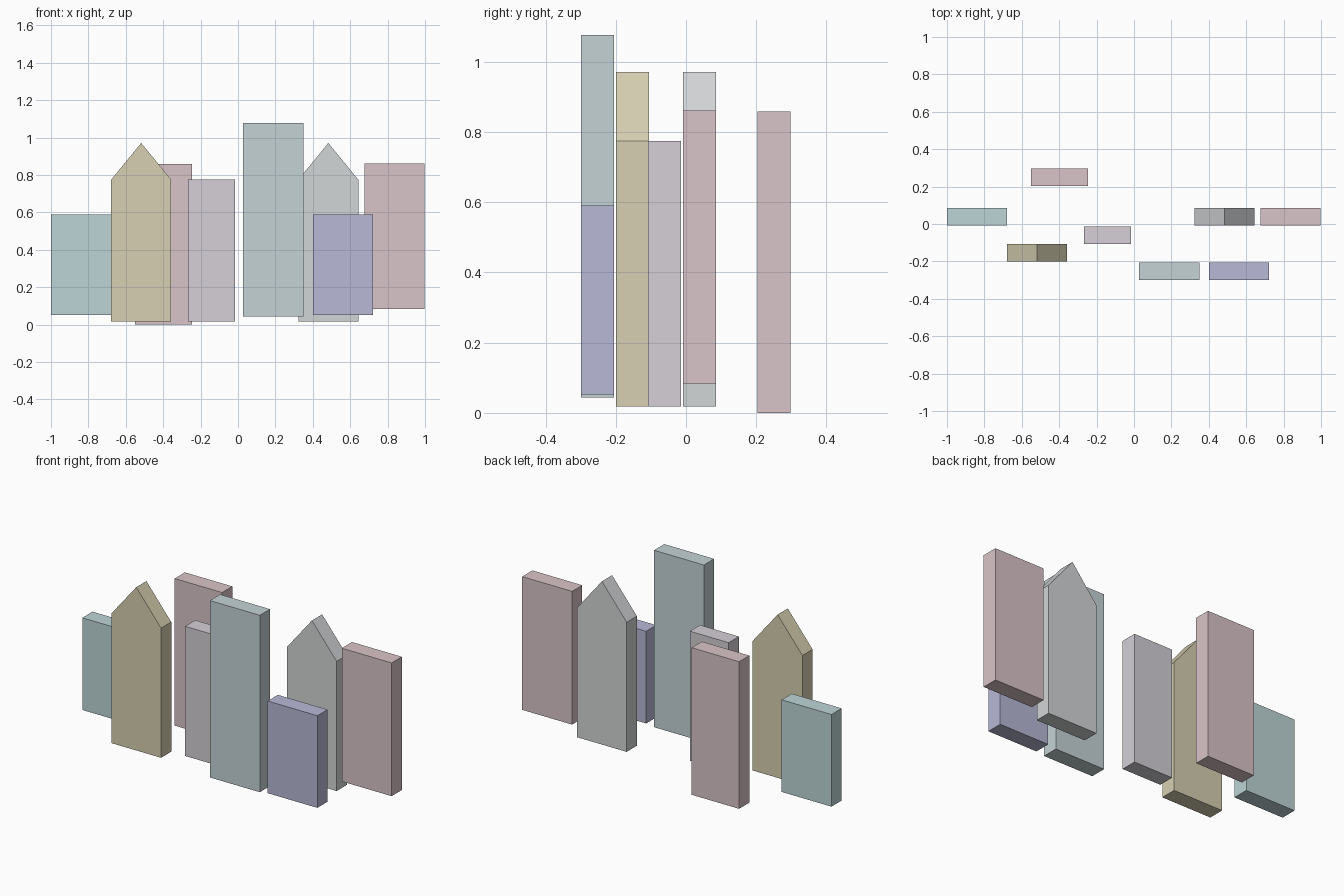
import bpy, bmesh

if "Cube" in bpy.data.objects:
    bpy.data.objects.remove(bpy.data.objects["Cube"])

DEPTH = 0.094


def block(name, x0, x1, y0, z0, z1, color, peak=None):
    """Extrude a front outline (rectangle, or gabled when peak is given) backwards."""
    outline = [(x0, z0), (x1, z0), (x1, z1), (x0, z1)]
    if peak:
        outline.insert(3, ((x0 + x1) / 2, peak))
    bm = bmesh.new()
    face = bm.faces.new([bm.verts.new((x, y0, z)) for x, z in outline])
    ext = bmesh.ops.extrude_face_region(bm, geom=[face], use_keep_orig=True)
    verts = [g for g in ext["geom"] if isinstance(g, bmesh.types.BMVert)]
    bmesh.ops.translate(bm, verts=verts, vec=(0, DEPTH, 0))
    bmesh.ops.recalc_face_normals(bm, faces=bm.faces)
    mesh = bpy.data.meshes.new(name)
    bm.to_mesh(mesh)
    bm.free()
    obj = bpy.data.objects.new(name, mesh)
    bpy.context.collection.objects.link(obj)
    mat = bpy.data.materials.new(name + "_paint")
    mat.diffuse_color = (*color, 1)
    mat.use_nodes = True
    mat.node_tree.nodes["Principled BSDF"].inputs["Base Color"].default_value = mat.diffuse_color
    mesh.materials.append(mat)


PINK = (0.70, 0.56, 0.58)

# front row
block("tall_teal_tower", 0.028, 0.35, -0.299, 0.044, 1.077, (0.56, 0.65, 0.67))
block("low_blue_block", 0.401, 0.722, -0.299, 0.052, 0.59, (0.48, 0.48, 0.68))
# second row
block("olive_gabled_house", -0.678, -0.357, -0.2, 0.018, 0.775, (0.67, 0.63, 0.44), 0.971)
block("lilac_block", -0.266, -0.015, -0.108, 0.018, 0.775, (0.66, 0.63, 0.68))
# third row
block("low_teal_block", -1.0, -0.678, -0.008, 0.052, 0.59, (0.51, 0.66, 0.67))
block("grey_gabled_house", 0.323, 0.643, -0.008, 0.018, 0.775, (0.65, 0.67, 0.68), 0.971)
block("right_pink_block", 0.676, 0.998, -0.008, 0.083, 0.861, PINK)
# back row
block("back_pink_block", -0.551, -0.245, 0.203, 0.0, 0.859, PINK)
